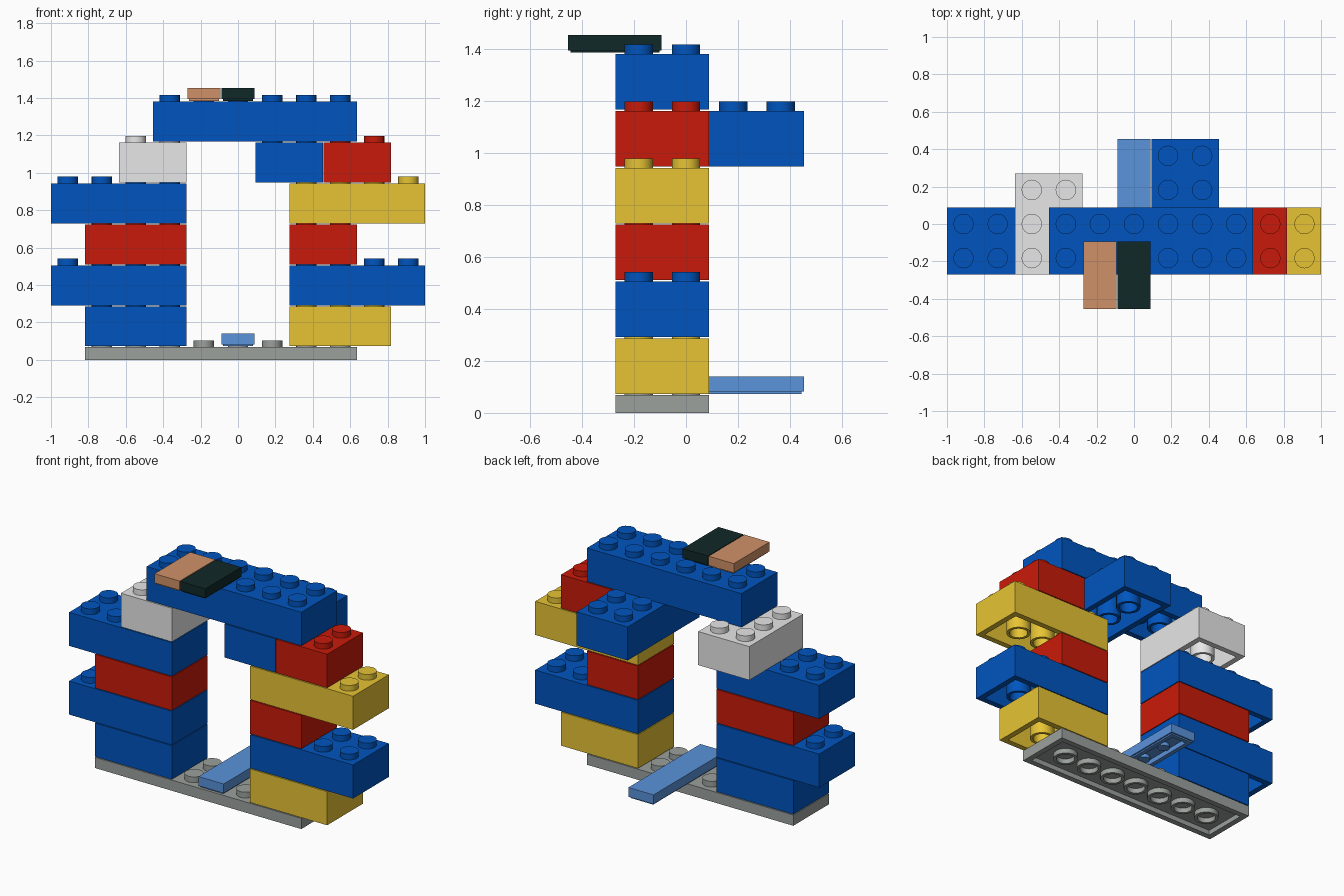
import bpy
import bmesh
import math
from mathutils import Matrix

old = bpy.data.objects.get("Cube")
if old:
    bpy.data.objects.remove(old, do_unlink=True)

GAP = 0.0025                  # seam left around every brick
P = (2 + 2 * GAP) / 11        # stud pitch
U = P / 20                    # small unit: walls, studs and tubes are multiples of it
BRICK, PLATE = 24 * U, 8 * U
SIDES = 16


def srgb(*rgb):
    return [(c / 255 / 12.92) if c < 11 else ((c / 255 + 0.055) / 1.055) ** 2.4 for c in rgb] + [1]


def material(name, *rgb):
    m = bpy.data.materials.new(name)
    m.use_nodes = True
    m.diffuse_color = srgb(*rgb)
    m.node_tree.nodes["Principled BSDF"].inputs["Base Color"].default_value = srgb(*rgb)
    return m


BLUE = material("blue", 0, 85, 191)
RED = material("red", 201, 26, 9)
YELLOW = material("yellow", 242, 205, 55)
WHITE = material("white", 255, 255, 255)
GREY = material("grey", 155, 161, 157)
SKY = material("light blue", 90, 147, 219)
TAN = material("tan", 208, 145, 104)
BLACK = material("green black", 16, 40, 40)


def revolve(bm, profile, x, y, cap=False):
    """Sweep (radius, z) points around a vertical axis; cap closes the first ring."""
    angles = [2 * math.pi * i / SIDES for i in range(SIDES)]
    rings = [[bm.verts.new((x + r * math.cos(a), y + r * math.sin(a), z)) for a in angles]
             for r, z in profile]
    for a, b in zip(rings, rings[1:]):
        for i in range(SIDES):
            j = (i + 1) % SIDES
            bm.faces.new((a[i], b[i], b[j], a[j]))
    if cap:
        up = profile[0][1] > profile[1][1]
        bm.faces.new(rings[0] if up else rings[0][::-1])


def inset(bm, face, width):
    bm.normal_update()
    bmesh.ops.inset_region(bm, faces=[face], thickness=width, use_even_offset=True)


def pull(bm, face, dz):
    new = bmesh.ops.extrude_discrete_faces(bm, faces=[face])["faces"][0]
    bmesh.ops.translate(bm, verts=new.verts, vec=(0, 0, dz))
    return new


def block(name, mat, col, row, nx, ny, z, height=BRICK, tile=False):
    """Hollow block nx by ny studs, its corner at a grid column and row."""
    x0, y0 = (col - 5.5) * P, (row - 2.5) * P
    lip = U if tile else 0
    low, high = z, z + height - 2 * GAP
    bm = bmesh.new()
    # shell with an open underside
    size = (nx * P - 2 * GAP, ny * P - 2 * GAP, high - low - lip)
    centre = (x0 + nx * P / 2, y0 + ny * P / 2, (low + lip + high) / 2)
    bmesh.ops.create_cube(bm, size=1, matrix=Matrix.Translation(centre) @ Matrix.Diagonal((*size, 1)))
    bm.normal_update()
    under = min(bm.faces, key=lambda f: f.normal.z)
    if tile:
        inset(bm, under, lip)
        under = pull(bm, under, -lip)
    inset(bm, under, 4 * U - lip)
    roof = high - 4 * U
    pull(bm, under, roof - low)
    bmesh.ops.recalc_face_normals(bm, faces=bm.faces)
    # studs on top
    if not tile:
        for i in range(nx):
            for j in range(ny):
                revolve(bm, [(6 * U, high + 4 * U), (6 * U, high - U)],
                        x0 + (i + 0.5) * P, y0 + (j + 0.5) * P, cap=True)
    # tubes below wide blocks, solid pins below narrow ones
    if min(nx, ny) > 1:
        for i in range(1, nx):
            for j in range(1, ny):
                revolve(bm, [(8 * U, roof), (8 * U, low), (6 * U, low), (6 * U, roof)],
                        x0 + i * P, y0 + j * P)
    else:
        for j in range(1, ny):
            revolve(bm, [(4 * U, low + lip), (4 * U, roof)], x0 + P / 2, y0 + j * P, cap=True)
    mesh = bpy.data.meshes.new(name)
    bm.to_mesh(mesh)
    bm.free()
    mesh.materials.append(mat)
    obj = bpy.data.objects.new(name, mesh)
    bpy.context.collection.objects.link(obj)
    bpy.ops.object.select_all(action="DESELECT")
    obj.select_set(True)
    bpy.context.view_layer.objects.active = obj
    bpy.ops.object.shade_smooth_by_angle(angle=math.radians(35))


def level(n):
    return PLATE + n * BRICK


# base plate and the long tile across it
block("base_plate", GREY, 1, 1, 8, 2, 0, PLATE)
block("path_tile", SKY, 5, 1, 1, 4, level(0), PLATE, tile=True)

# left and right towers: (colour, column, length) from the bottom up
towers = {
    "right_tower": [(BLUE, 1, 3), (BLUE, 0, 4), (RED, 1, 3), (BLUE, 0, 4)],
    "left_tower": [(YELLOW, 7, 3), (BLUE, 7, 4), (RED, 7, 2), (YELLOW, 7, 4)],
}
for side, bricks in towers.items():
    for n, (mat, col, length) in enumerate(bricks):
        block(f"{side}_brick_{n + 1}", mat, col, 1, length, 2, level(n))

# shoulders that carry the lintel
block("right_shoulder", WHITE, 2, 1, 2, 3, level(4))
block("inner_left_shoulder", BLUE, 6, 1, 2, 4, level(4))
block("outer_left_shoulder", RED, 8, 1, 2, 2, level(4))

# lintel with two tiles overhanging its front
block("lintel", BLUE, 3, 1, 6, 2, level(5))
block("tan_top_tile", TAN, 4, 0, 1, 2, level(6), PLATE, tile=True)
block("dark_top_tile", BLACK, 5, 0, 1, 2, level(6), PLATE, tile=True)
